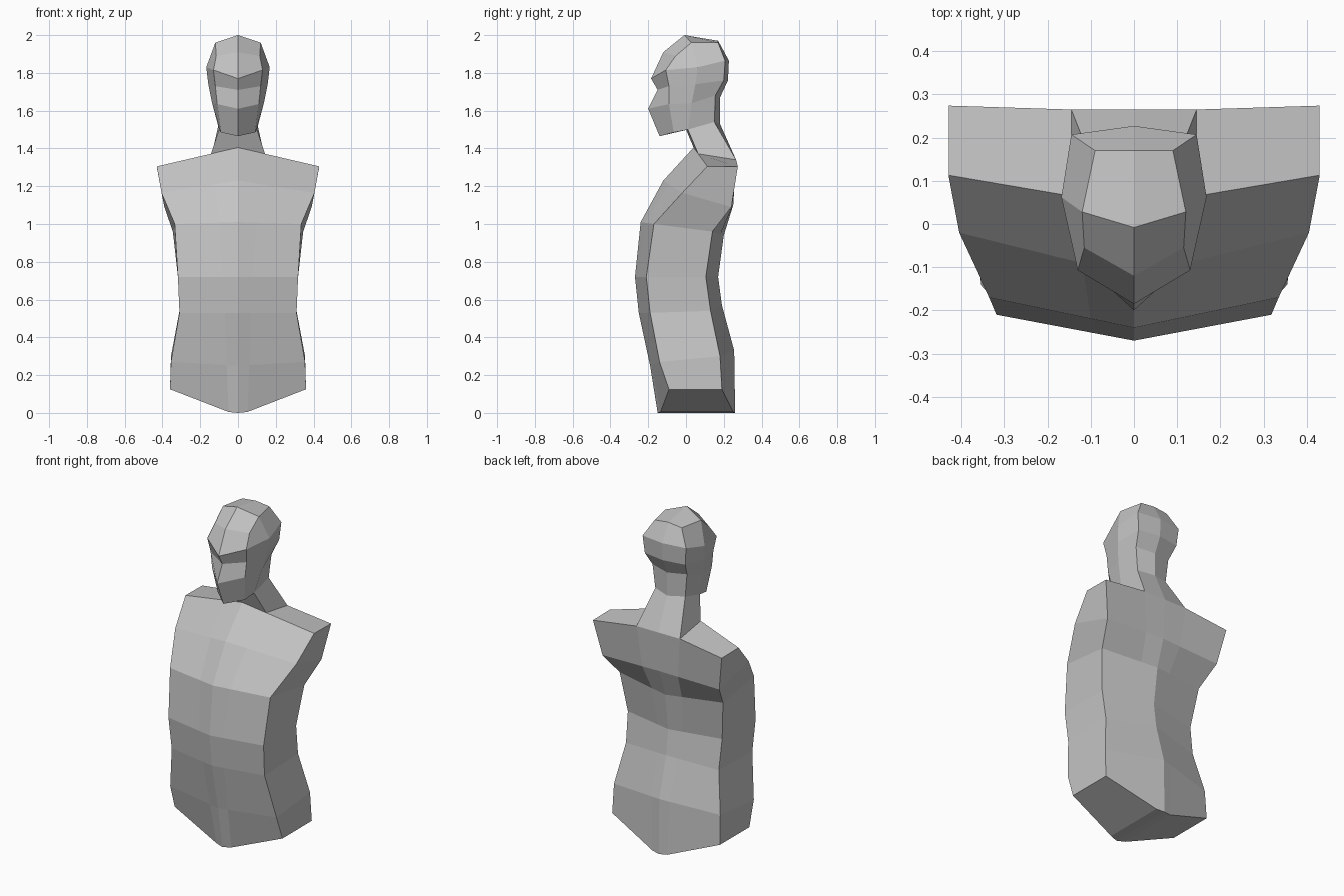
import bpy, bmesh
from mathutils import Vector

clay = bpy.data.materials.new("light_grey")
clay.diffuse_color = (0.55, 0.55, 0.55, 1)


def build(name, rows, extra_faces):
    """Loft half-rings, add extra faces, mirror across x = 0."""
    bm = bmesh.new()
    for side in (1, -1):
        grid = [[bm.verts.new((side * p[0], p[1], p[2])) for p in r] for r in rows]
        for a, b in zip(grid, grid[1:]):
            for i in range(len(a) - 1):
                bm.faces.new((a[i], a[i + 1], b[i + 1], b[i]))
        for pts in extra_faces(rows):
            bm.faces.new([bm.verts.new((side * p[0], p[1], p[2])) for p in pts])
    bmesh.ops.remove_doubles(bm, verts=bm.verts, dist=0.0005)
    bmesh.ops.recalc_face_normals(bm, faces=bm.faces)
    me = bpy.data.meshes.new(name)
    bm.to_mesh(me)
    bm.free()
    me.materials.append(clay)
    ob = bpy.data.objects.new(name, me)
    bpy.context.collection.objects.link(ob)
    return ob


# Torso sections: front centre (y, z), front side (x, y, z),
# back side (x, y, z), back centre (y, z), inner column x
sections = [
    ((-0.19, 0.25), (0.355, -0.14, 0.27), (0.355, 0.18, 0.30), (0.255, 0.33), 0.06),
    ((-0.25, 0.53), (0.31, -0.19, 0.53), (0.31, 0.13, 0.54), (0.19, 0.57), 0.07),
    ((-0.27, 0.72), (0.318, -0.21, 0.72), (0.315, 0.105, 0.72), (0.17, 0.72), 0.08),
    ((-0.24, 1.01), (0.335, -0.17, 1.0), (0.345, 0.14, 0.96), (0.20, 0.94), 0.10),
    ((-0.12, 1.23), (0.405, -0.02, 1.165), (0.39, 0.24, 1.09), (0.25, 1.10), 0.12),
    ((0.04, 1.405), (0.43, 0.113, 1.305), (0.43, 0.274, 1.303), (0.265, 1.34), 0.143),
]
# Crotch row drops from the hips to a narrow flat base
torso_rows = [[(0, -0.15, 0), (0.05, -0.135, 0.005), (0.36, -0.09, 0.125),
               (0.36, 0.19, 0.125), (0.05, 0.25, 0.005), (0, 0.26, 0)]]
for cf, fs, bs, cb, ix in sections:
    f0, b0 = Vector((0, *cf)), Vector((0, *cb))
    fi = f0.lerp(Vector(fs), ix / fs[0])
    bi = b0.lerp(Vector(bs), ix / bs[0])
    torso_rows.append([f0, fi, fs, bs, bi, b0])
# Back neck corners stay level with the back centre
torso_rows[-1][4] = Vector((0.145, 0.265, 1.34))


def torso_caps(rows):
    b, t = rows[0], rows[-1]
    return [(b[0], b[1], b[4], b[5]), (b[1], b[2], b[3], b[4]),
            (t[1], t[2], t[3], t[4])]


build("torso", torso_rows, torso_caps)

# Head rings: front centre, front corner, side, back corner, back centre
head_rows = [
    [(0, -0.14, 1.465), (0.09, -0.065, 1.485), (0.10, 0.01, 1.5), (0.10, 0.15, 1.54), (0, 0.18, 1.53)],
    [(0, -0.20, 1.61), (0.11, -0.09, 1.635), (0.137, 0.03, 1.64), (0.115, 0.155, 1.68), (0, 0.18, 1.67)],
    [(0, -0.15, 1.71), (0.12, -0.09, 1.73), (0.157, 0.05, 1.74), (0.135, 0.20, 1.76), (0, 0.222, 1.76)],
    [(0, -0.185, 1.77), (0.13, -0.107, 1.815), (0.168, 0.062, 1.83), (0.145, 0.207, 1.865), (0, 0.227, 1.865)],
    [(0, -0.12, 1.91), (0.115, -0.055, 1.89), (0.12, 0.028, 1.96), (0.09, 0.17, 1.96), (0, 0.17, 1.97)],
]


# Crown, chin underside and neck down to the shoulder opening
def head_extras(rows):
    c, t, n = rows[0], rows[-1], torso_rows[-1]
    crown, throat = (0, -0.008, 2.0), (0, 0.0, 1.5)
    return [(t[0], t[1], t[2], crown), (crown, t[2], t[3], t[4]),
            (c[0], c[1], c[2], throat),
            (throat, c[2], n[1], n[0]), (c[2], c[3], n[4], n[1]),
            (c[3], c[4], n[5], n[4])]


build("head_and_neck", head_rows, head_extras)
